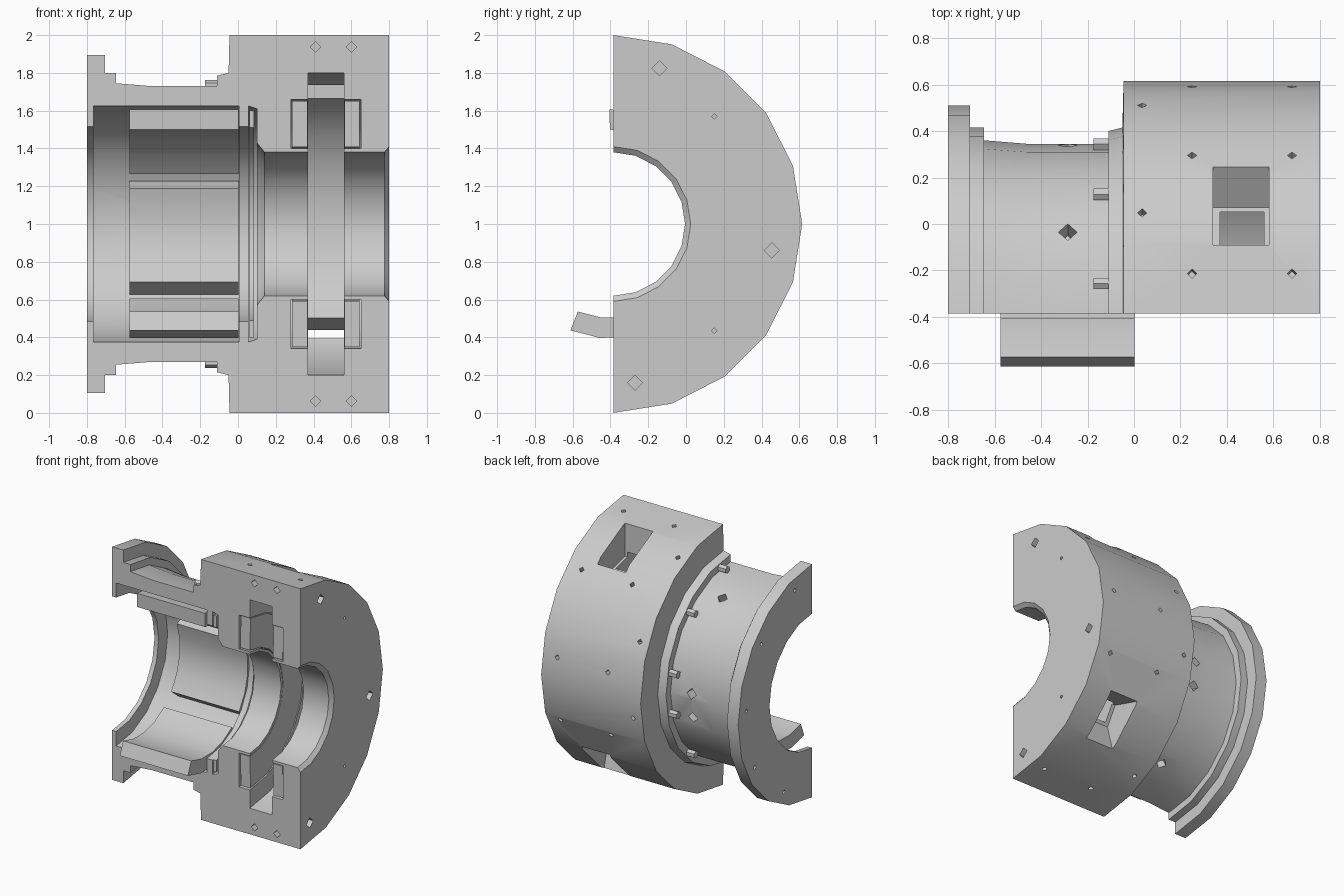
import bpy, bmesh, math
from mathutils import Matrix, Vector

if "Cube" in bpy.data.objects:
    bpy.data.objects.remove(bpy.data.objects["Cube"])

AY, AZ = -0.385, 1.0      # rotation axis of the housing (runs along x)


def pt(x, r, deg):
    a = math.radians(deg)
    return Vector((x, AY + r * math.cos(a), AZ + r * math.sin(a)))


def finish(name, bm, smooth=True):
    bmesh.ops.recalc_face_normals(bm, faces=bm.faces)
    me = bpy.data.meshes.new(name)
    bm.to_mesh(me)
    bm.free()
    ob = bpy.data.objects.new(name, me)
    bpy.context.collection.objects.link(ob)
    if smooth:
        shade(ob)
    return ob


def select(ob):
    bpy.ops.object.select_all(action='DESELECT')
    ob.select_set(True)
    bpy.context.view_layer.objects.active = ob


def shade(ob):
    select(ob)
    bpy.ops.object.shade_smooth_by_angle(angle=math.radians(25))


def revolve(name, profile, a0, a1, n, smooth=True):
    """Sweep a closed (x, r) profile around the axis, capped at both ends."""
    bm = bmesh.new()
    rings = [[bm.verts.new(pt(x, r, a0 + (a1 - a0) * i / n)) for x, r in profile]
             for i in range(n + 1)]
    m = len(profile)
    for A, B in zip(rings, rings[1:]):
        for j in range(m):
            k = (j + 1) % m
            bm.faces.new((A[j], A[k], B[k], B[j]))
    bm.faces.new(rings[0])
    bm.faces.new(rings[-1])
    return finish(name, bm, smooth)


def peg(bm, centre, direction, radius, depth, sides=4):
    rot = Vector(direction).to_track_quat('Z', 'Y').to_matrix().to_4x4()
    bmesh.ops.create_cone(bm, cap_ends=True, segments=sides, radius1=radius, radius2=radius,
                          depth=2 * depth, matrix=Matrix.Translation(centre) @ rot)


def cut(target, cutter):
    cutter.hide_render = True
    mod = target.modifiers.new("cut", 'BOOLEAN')
    mod.operation, mod.solver, mod.object = 'DIFFERENCE', 'EXACT', cutter
    select(target)
    bpy.ops.object.modifier_apply(modifier=mod.name)
    bpy.data.objects.remove(cutter)


# Half housing: outer flanges and neck, then the stepped bore with grooves
outer = [(-.8, .895), (-.705, .895), (-.705, .8), (-.645, .8), (-.645, .745), (-.46, .73),
         (-.11, .73), (-.11, .785), (-.05, .80), (-.045, 1), (.8, 1)]
bore = [(.8, .41), (.775, .38), (.56, .38), (.56, .40), (.65, .40), (.65, .66), (.56, .66),
        (.56, .8), (.37, .8), (.37, .66), (.28, .66), (.28, .40), (.37, .40), (.37, .38),
        (.14, .38), (.10, .43), (.10, .61), (.055, .625), (.055, .515), (.005, .515),
        (.005, .625), (-.765, .625), (-.765, .515), (-.8, .515)]
housing = revolve("housing", outer + bore, -90, 90, 10, smooth=False)

# Slanted windows through the rim, the second turned round the axis
window = [(.295, .70), (.295, 1.1), (.85, .90), (.455, .66)]
for turn in (0, -107):
    bm = bmesh.new()
    ends = [[bm.verts.new(pt(x, math.hypot(y, z), math.degrees(math.atan2(z, y)) + turn))
             for y, z in window] for x in (.34, .58)]
    for f in ends:
        bm.faces.new(f)
    for j in range(4):
        k = (j + 1) % 4
        bm.faces.new((ends[0][j], ends[0][k], ends[1][k], ends[1][j]))
    cut(housing, finish("window_cutter", bm, False))

# Square drilled holes
bm = bmesh.new()
for s in (1, -1):                                        # joint face bolts
    for x in (.41, .60):
        peg(bm, (x, AY, AZ + s * .937), (0, 1, 0), .028, .1)
for y, z, r in ((-.14, 1.825, .04), (.455, .86, .04), (-.27, .16, .04),
                (.15, 1.57, .014), (.15, .435, .014)):   # end face
    peg(bm, (.8, y, z), (1, 0, 0), r, .1)
for a in (80, 46.5, 9, -20, -78):                        # rim
    d = pt(0, 1, a) - pt(0, 0, a)
    for x in (.25, .68):
        peg(bm, pt(x, .99, a), d, .02, .06)
for a in (64, 25, -8, -64):                              # shoulder
    peg(bm, pt(.035, .99, a), pt(0, 1, a) - pt(0, 0, a), .02, .06)
for a in (61, 3, -12, -61):                              # through the neck
    peg(bm, pt(-.285, .70, a), pt(0, 1, a) - pt(0, 0, a), .04, .15)
for a in (75, 40, 5, -30, -65):                          # left flange
    peg(bm, pt(-.8, .80, a), (1, 0, 0), .016, .05)
cut(housing, finish("hole_cutter", bm, False))
shade(housing)

# Bearing pads inside the neck; the last one sticks out past the joint
for i, (a0, a1) in enumerate(((32, 92), (-38, 22), (-112, -52))):
    revolve(f"bearing_pad_{i + 1}", [(-.575, .5), (-.575, .607), (.003, .607), (.003, .5)],
            a0, a1, 4)

# Liner rings filling the pockets either side of the central groove
for name, x0, x1 in (("left_liner", .286, .367), ("right_liner", .563, .644)):
    revolve(name, [(x0, .408), (x0, .652), (x1, .652), (x1, .408)], -89, 89, 10)

# Thin seal lip by the inner shoulder
revolve("seal_lip", [(.06, .51), (.06, .60), (.085, .60), (.085, .51)], -90, 90, 10)

# Screw stubs around the neck shoulder
bm = bmesh.new()
for a in (80, 46.5, 12, -12, -46.5, -80):
    peg(bm, pt(-.13, .745, a), (1, 0, 0), .028, .045, 6)
finish("shoulder_screws", bm)
